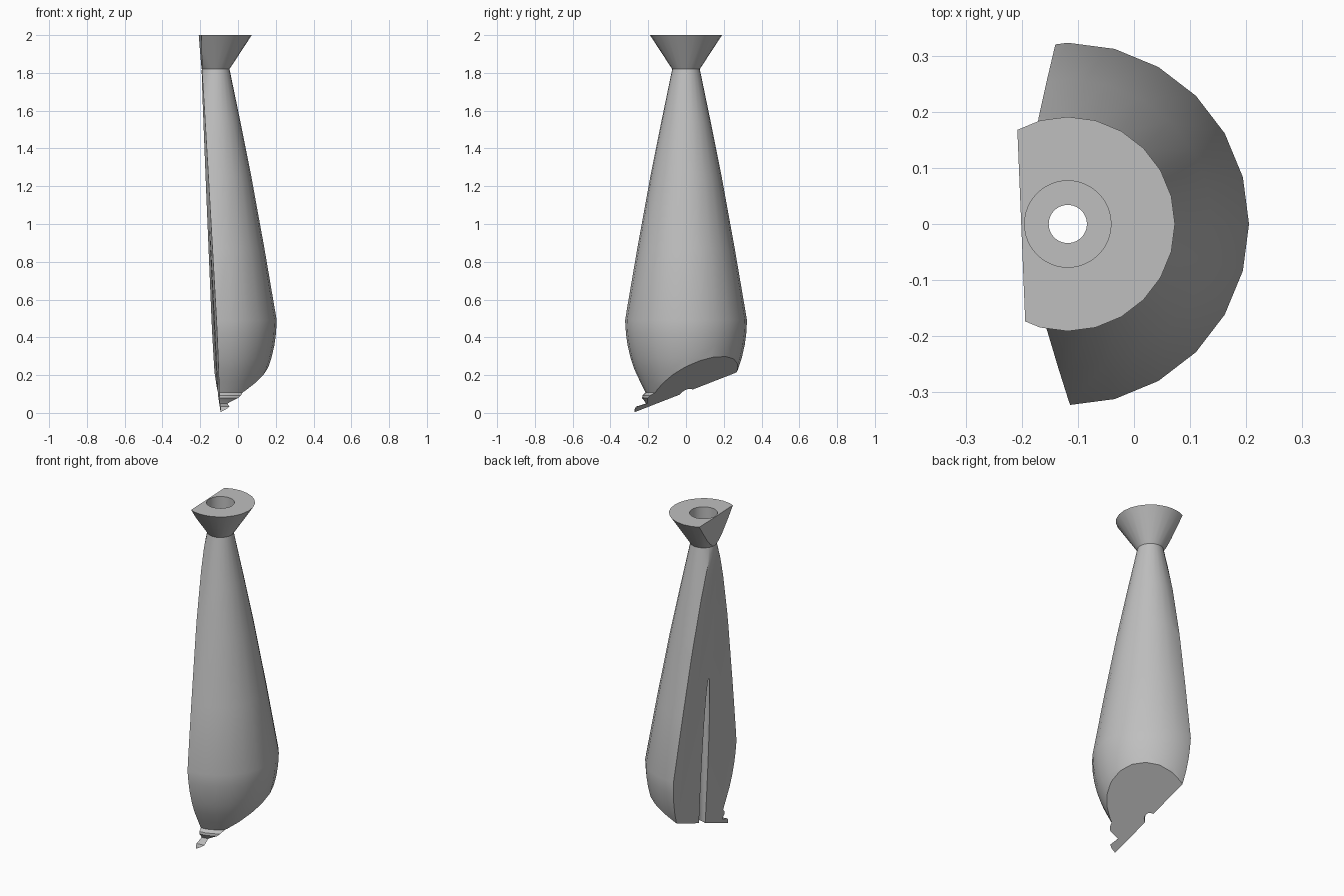
import bpy, bmesh, math
from mathutils import Vector, Matrix

if "Cube" in bpy.data.objects:
    bpy.data.objects.remove(bpy.data.objects["Cube"])

AXIS_X = -0.118  # vertical axis of the turned body

grey = bpy.data.materials.new("plain_grey")
grey.use_nodes = True
grey.diffuse_color = (0.52, 0.52, 0.52, 1)
grey.node_tree.nodes["Principled BSDF"].inputs["Base Color"].default_value = (0.52, 0.52, 0.52, 1)


def add_object(name, bm):
    bmesh.ops.recalc_face_normals(bm, faces=bm.faces)
    mesh = bpy.data.meshes.new(name)
    bm.to_mesh(mesh)
    bm.free()
    ob = bpy.data.objects.new(name, mesh)
    mesh.materials.append(grey)
    bpy.context.collection.objects.link(ob)
    return ob


def lathe(name, profile, segments):
    """Closed solid of revolution from (radius, z) points."""
    bm = bmesh.new()
    rings = []
    for r, z in profile:
        rings.append([bm.verts.new((AXIS_X + r * math.cos(2 * math.pi * i / segments),
                                    r * math.sin(2 * math.pi * i / segments), z))
                      for i in range(segments)])
    for low, high in zip(rings, rings[1:]):
        for i in range(segments):
            j = (i + 1) % segments
            bm.faces.new((low[i], low[j], high[j], high[i]))
    bm.faces.new(rings[0])
    bm.faces.new(rings[-1])
    return add_object(name, bm)


def half_space(name, point, normal):
    """Big block lying on the outward side of a plane."""
    n = Vector(normal).normalized()
    turn = n.to_track_quat('Z', 'Y').to_matrix().to_4x4()
    bm = bmesh.new()
    bmesh.ops.create_cube(bm, size=6, matrix=Matrix.Translation(Vector(point) + n * 3) @ turn)
    return add_object(name, bm)


def subtract(target, cutter):
    cutter.hide_render = True
    mod = target.modifiers.new("cut", 'BOOLEAN')
    mod.operation = 'DIFFERENCE'
    mod.solver = 'EXACT'
    mod.object = cutter
    bpy.context.view_layer.objects.active = target
    bpy.ops.object.modifier_apply(modifier=mod.name)
    bpy.data.objects.remove(cutter)


# Turned body: foot rim, bead, belly, long taper, flared collar
body = lathe("tapered_body", [
    (0.275, -0.25), (0.275, 0.02), (0.268, 0.033), (0.215, 0.05), (0.222, 0.062),
    (0.235, 0.078), (0.233, 0.092), (0.217, 0.108), (0.245, 0.165), (0.275, 0.23),
    (0.295, 0.29), (0.311, 0.36), (0.319, 0.42), (0.323, 0.49), (0.258, 0.87),
    (0.187, 1.26), (0.131, 1.54), (0.073, 1.82), (0.191, 2.0)], 24)

# Bore through the axis and wider socket in the collar
subtract(body, lathe("bore_cutter", [(0.034, -1), (0.034, 3)], 48))
subtract(body, lathe("socket_cutter", [(0.077, 1.9), (0.077, 3)], 48))

# Leaning flat side and slanted underside
subtract(body, half_space("side_cutter", (-0.201, 0, 2), (-1, -0.041, -0.049)))
subtract(body, half_space("underside_cutter", (AXIS_X, 0, 0.105), (0.5, 0.42, -1)))

# Smooth turned surface with crisp cut edges
bpy.ops.object.select_all(action='DESELECT')
body.select_set(True)
bpy.context.view_layer.objects.active = body
bpy.ops.object.shade_smooth_by_angle(angle=math.radians(30))
